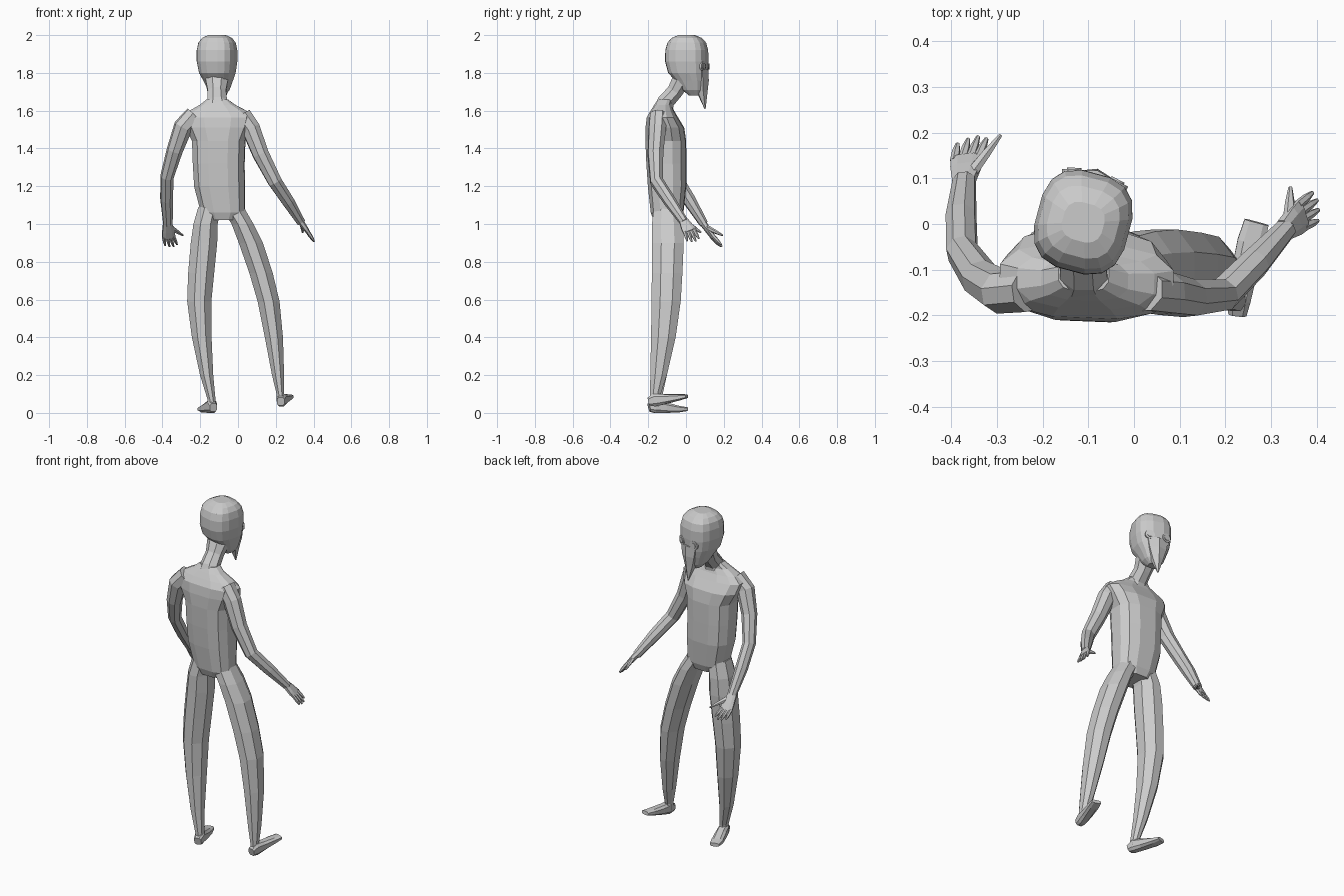
import bpy, bmesh
from math import sin, cos, pi, radians
from mathutils import Vector as V


def loft(name, rings, sides=8, power=2.0, side=(1, 0, 0), flat=False):
    """Skin rings (x, y, z, half_width, half_depth) along a path."""
    bm = bmesh.new()
    pts = [V(r[:3]) for r in rings]
    loops = []
    for i, r in enumerate(rings):
        t = V((0, 0, 1)) if flat else (pts[min(i + 1, len(pts) - 1)] - pts[max(i - 1, 0)]).normalized()
        u = V(side)
        u = (u - t * u.dot(t)).normalized()
        w = t.cross(u)
        loop = []
        for k in range(sides):
            a = 2 * pi * (k + 0.5) / sides
            m = cos(pi / sides) ** (2 / power)
            c, s = cos(a), sin(a)
            c = abs(c) ** (2 / power) * (1 if c > 0 else -1) / m
            s = abs(s) ** (2 / power) * (1 if s > 0 else -1) / m
            loop.append(bm.verts.new(pts[i] + u * c * r[3] + w * s * r[4]))
        loops.append(loop)
    for a, b in zip(loops, loops[1:]):
        for k in range(sides):
            j = (k + 1) % sides
            bm.faces.new((a[k], a[j], b[j], b[k]))
    bm.faces.new(loops[0])
    bm.faces.new(loops[-1])
    bmesh.ops.recalc_face_normals(bm, faces=bm.faces)
    me = bpy.data.meshes.new(name)
    bm.to_mesh(me)
    bm.free()
    ob = bpy.data.objects.new(name, me)
    bpy.context.collection.objects.link(ob)
    return ob


# torso with sloping shoulders
loft("torso", [
    (-.080, -.100, 1.02, .085, .070), (-.080, -.100, 1.06, .116, .085),
    (-.098, -.100, 1.20, .133, .100), (-.102, -.104, 1.32, .136, .104),
    (-.102, -.107, 1.44, .140, .106), (-.104, -.112, 1.51, .175, .100),
    (-.104, -.125, 1.565, .190, .080), (-.106, -.125, 1.60, .150, .060),
    (-.108, -.122, 1.63, .095, .045), (-.110, -.110, 1.66, .055, .038)],
    sides=12, power=2.7, side=(1, -.04, 0), flat=True)

# neck leaning forward
loft("neck", [(-.108, -.128, 1.58, .085, .055), (-.110, -.105, 1.65, .052, .045),
              (-.112, -.060, 1.70, .048, .042), (-.112, -.020, 1.77, .062, .050)])

# head, turned a little towards +x
TURN = radians(15)
RIGHT = V((cos(TURN), -sin(TURN), 0))
FWD = V((sin(TURN), cos(TURN), 0))
HEAD = V((-.111, .004, 0))


def on_head(x, y, z):
    return HEAD + RIGHT * x + FWD * y + V((0, 0, z))


def head_loft(name, rows, **kw):
    return loft(name, [(*on_head(0, y, z), w, d) for y, z, w, d in rows],
                side=RIGHT, flat=True, **kw)


head_loft("head", [
    (.045, 1.68, .030, .030), (.035, 1.71, .055, .055), (.022, 1.76, .075, .080),
    (.006, 1.80, .092, .100), (0, 1.86, .102, .110), (0, 1.92, .102, .109),
    (0, 1.96, .094, .098), (0, 1.985, .076, .076), (0, 2.0, .045, .042)],
    sides=16, power=2.8)

# pointed beak mask
head_loft("beak", [(.085, 1.82, .060, .028), (.083, 1.76, .050, .033),
                   (.084, 1.70, .032, .026), (.100, 1.61, .003, .003)], sides=6)

# eyes and nostrils
for s in (-1, 1):
    for part, x, y, z, r in (("eye_rim", .045, .100, 1.835, .026),
                             ("eye", .045, .104, 1.835, .016),
                             ("nostril", .022, .103, 1.755, .007)):
        a, b = on_head(s * x, y - .015, z), on_head(s * x * 1.1, y + .006, z)
        loft(part, [(*a, r, r), (*b, r, r)], sides=12, side=RIGHT)


# arms and hands
def arm(name, path, palm, direction, lateral, thumb):
    loft(name + "_arm", path, side=lateral)
    wrist, palm = V(path[-1][:3]), V(palm)
    d, l = V(direction).normalized(), V(lateral).normalized()
    loft(name + "_palm", [(*(wrist - d * .01), .023, .017), (*wrist.lerp(palm, .55), .033, .014),
                          (*palm, .035, .011)], side=l, power=2.5)
    for k, length in enumerate((.060, .072, .076, .066)):
        base = palm + l * (k - 1.5) * .017 - d * .008
        tip = base + d * length + l * (k - 1.5) * .004
        loft(name + "_finger", [(*base, .009, .009), (*base.lerp(tip, .6), .008, .008),
                                (*tip, .004, .004)], sides=6, side=l)
    base, tip = wrist.lerp(palm, .3) + l * .014, V(thumb)
    loft(name + "_thumb", [(*base, .014, .011), (*base.lerp(tip, .5), .010, .009),
                           (*tip, .004, .004)], sides=6, side=d)


arm("left", [(-.230, -.145, 1.575, .050, .045), (-.290, -.148, 1.515, .048, .045),
             (-.335, -.120, 1.39, .040, .040), (-.376, -.060, 1.25, .033, .036),
             (-.378, .015, 1.13, .032, .033), (-.371, .095, 1.00, .024, .022)],
    (-.366, .145, .928), (.03, .09, -.10), (1, .12, .15), (-.292, .194, .94))
arm("right", [(.020, -.145, 1.575, .045, .050), (.068, -.152, 1.505, .045, .048),
              (.120, -.162, 1.37, .040, .042), (.195, -.155, 1.225, .034, .036),
              (.265, -.085, 1.12, .031, .032), (.333, -.010, 1.01, .022, .022)],
    (.368, .020, .960), (.055, .035, -.085), (-.25, 1, .28), (.342, .080, .955))

# legs
loft("left_leg", [(-.150, -.100, 1.09, .060, .070), (-.172, -.098, 1.00, .064, .082),
                  (-.180, -.096, .90, .070, .084), (-.195, -.100, .74, .069, .081),
                  (-.205, -.105, .59, .064, .077), (-.192, -.120, .40, .052, .065),
                  (-.166, -.145, .20, .035, .044), (-.140, -.160, .07, .021, .030),
                  (-.138, -.160, .03, .024, .030)], flat=True)
loft("right_leg", [(-.030, -.100, 1.09, .060, .070), (.024, -.098, 1.00, .058, .082),
                   (.068, -.096, .90, .064, .084), (.122, -.100, .74, .062, .081),
                   (.162, -.105, .59, .058, .077), (.190, -.120, .40, .048, .065),
                   (.212, -.145, .20, .032, .044), (.224, -.162, .10, .020, .028),
                   (.226, -.162, .06, .022, .028)], flat=True)

# flat shoes, the right one lifted
loft("left_foot", [(-.130, -.195, .028, .020, .022), (-.138, -.165, .036, .026, .036),
                   (-.155, -.110, .028, .030, .028), (-.178, -.040, .020, .032, .017),
                   (-.190, .004, .020, .026, .010)], power=3)
loft("right_foot", [(.226, -.197, .060, .020, .022), (.230, -.165, .068, .025, .034),
                    (.240, -.110, .073, .028, .026), (.256, -.040, .082, .030, .017),
                    (.268, .004, .088, .027, .010)], power=3)
